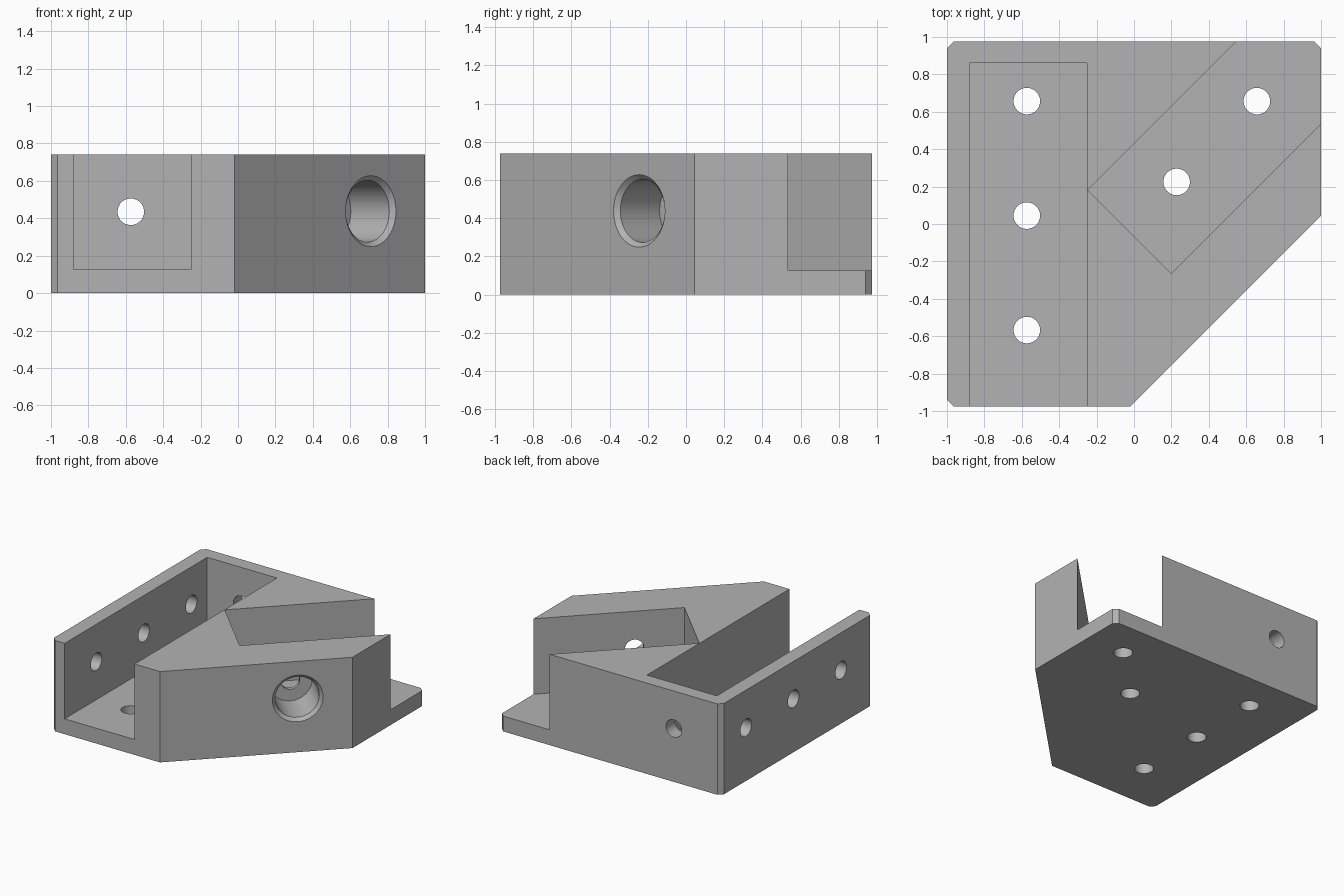
import bpy
import bmesh
import math
from mathutils import Vector

cube = bpy.data.objects.get("Cube")
if cube:
    bpy.data.objects.remove(cube, do_unlink=True)

HEIGHT, FLOOR = 0.74, 0.125
HOLE_R, HOLE_Z = 0.071, 0.435

grey = bpy.data.materials.new("machined_grey")
grey.use_nodes = True
COLOUR = (0.45, 0.45, 0.45, 1)
grey.diffuse_color = COLOUR
grey.node_tree.nodes["Principled BSDF"].inputs["Base Color"].default_value = COLOUR


def make_object(name, bm):
    bmesh.ops.recalc_face_normals(bm, faces=bm.faces)
    mesh = bpy.data.meshes.new(name)
    bm.to_mesh(mesh)
    bm.free()
    obj = bpy.data.objects.new(name, mesh)
    bpy.context.collection.objects.link(obj)
    mesh.materials.append(grey)
    return obj


def prism(name, outline, z0, z1):
    bm = bmesh.new()
    face = bm.faces.new([bm.verts.new((x, y, z0)) for x, y in outline])
    top = bmesh.ops.extrude_face_region(bm, geom=[face])["geom"]
    verts = [g for g in top if isinstance(g, bmesh.types.BMVert)]
    bmesh.ops.translate(bm, vec=(0, 0, z1 - z0), verts=verts)
    return make_object(name, bm)


def turned(name, start, axis, profile, sides=48):
    """Solid of revolution: profile is (depth, radius) along axis from start."""
    bm = bmesh.new()
    turn = Vector(axis).to_track_quat('Z', 'Y')
    rings = []
    for depth, r in profile:
        ring = []
        for i in range(sides):
            a = 2 * math.pi * i / sides
            p = Vector((r * math.cos(a), r * math.sin(a), depth))
            ring.append(bm.verts.new(Vector(start) + turn @ p))
        rings.append(ring)
    for a, b in zip(rings, rings[1:]):
        for i in range(sides):
            j = (i + 1) % sides
            bm.faces.new((a[i], a[j], b[j], b[i]))
    bm.faces.new(rings[0])
    bm.faces.new(rings[-1])
    return make_object(name, bm)


def hole(name, start, axis, length):
    return turned(name, start, axis, [(0, HOLE_R), (length, HOLE_R)])


# Solid block with one cut corner and three small chamfers
bracket = prism("bracket_body", [
    (-1, -0.94), (-0.965, -0.975), (-0.02, -0.975), (1, 0.045),
    (1, 0.94), (0.965, 0.975), (-0.965, 0.975), (-1, 0.94)], 0, HEIGHT)

# Straight channel, open at the front, and diagonal channel, open at the back corner
cutters = [
    prism("straight_channel_cutter",
          [(-0.88, -1.2), (-0.25, -1.2), (-0.25, 0.86), (-0.88, 0.86)], FLOOR, 1),
    prism("diagonal_channel_cutter",
          [(-0.247, 0.182), (0.2, -0.265), (1.4, 0.935), (0.953, 1.382)], FLOOR, 1),
]

# Screw holes through the floors and the side wall
for i, y in enumerate((-0.567, 0.045, 0.657)):
    cutters.append(hole(f"floor_hole_cutter_{i}", (-0.573, y, -0.1), (0, 0, 1), 0.4))
    cutters.append(hole(f"side_hole_cutter_{i}", (-1.1, y, HOLE_Z), (1, 0, 0), 0.4))
for i, (x, y) in enumerate(((0.228, 0.225), (0.657, 0.657))):
    cutters.append(hole(f"diagonal_floor_hole_cutter_{i}", (x, y, -0.1), (0, 0, 1), 0.4))

# Screw hole through the back wall
cutters.append(hole("back_hole_cutter", (-0.573, 1.1, HOLE_Z), (0, -1, 0), 0.4))

# Chamfered counterbore in the cut corner, with a small hole into the diagonal channel
cutters.append(turned("counterbore_cutter", (0.71, -0.245, HOLE_Z + 0.003), (-1, 1, 0), [
    (-0.03, 0.22), (0, 0.19), (0.025, 0.165), (0.316, 0.165),
    (0.316, HOLE_R), (0.45, HOLE_R)]))

bpy.context.view_layer.objects.active = bracket
for cutter in cutters:
    mod = bracket.modifiers.new(cutter.name, 'BOOLEAN')
    mod.operation = 'DIFFERENCE'
    mod.solver = 'EXACT'
    mod.object = cutter
    cutter.hide_render = True

# Bake the cuts, then remove the cutters
depsgraph = bpy.context.evaluated_depsgraph_get()
result = bpy.data.meshes.new_from_object(bracket.evaluated_get(depsgraph))
bracket.modifiers.clear()
bracket.data = result
bracket.data.materials.clear()
bracket.data.materials.append(grey)
for poly in result.polygons:
    poly.material_index = 0
for cutter in cutters:
    bpy.data.objects.remove(cutter, do_unlink=True)

bpy.ops.object.select_all(action='DESELECT')
bracket.select_set(True)
bpy.context.view_layer.objects.active = bracket
bpy.ops.object.shade_smooth_by_angle(angle=math.radians(30))
